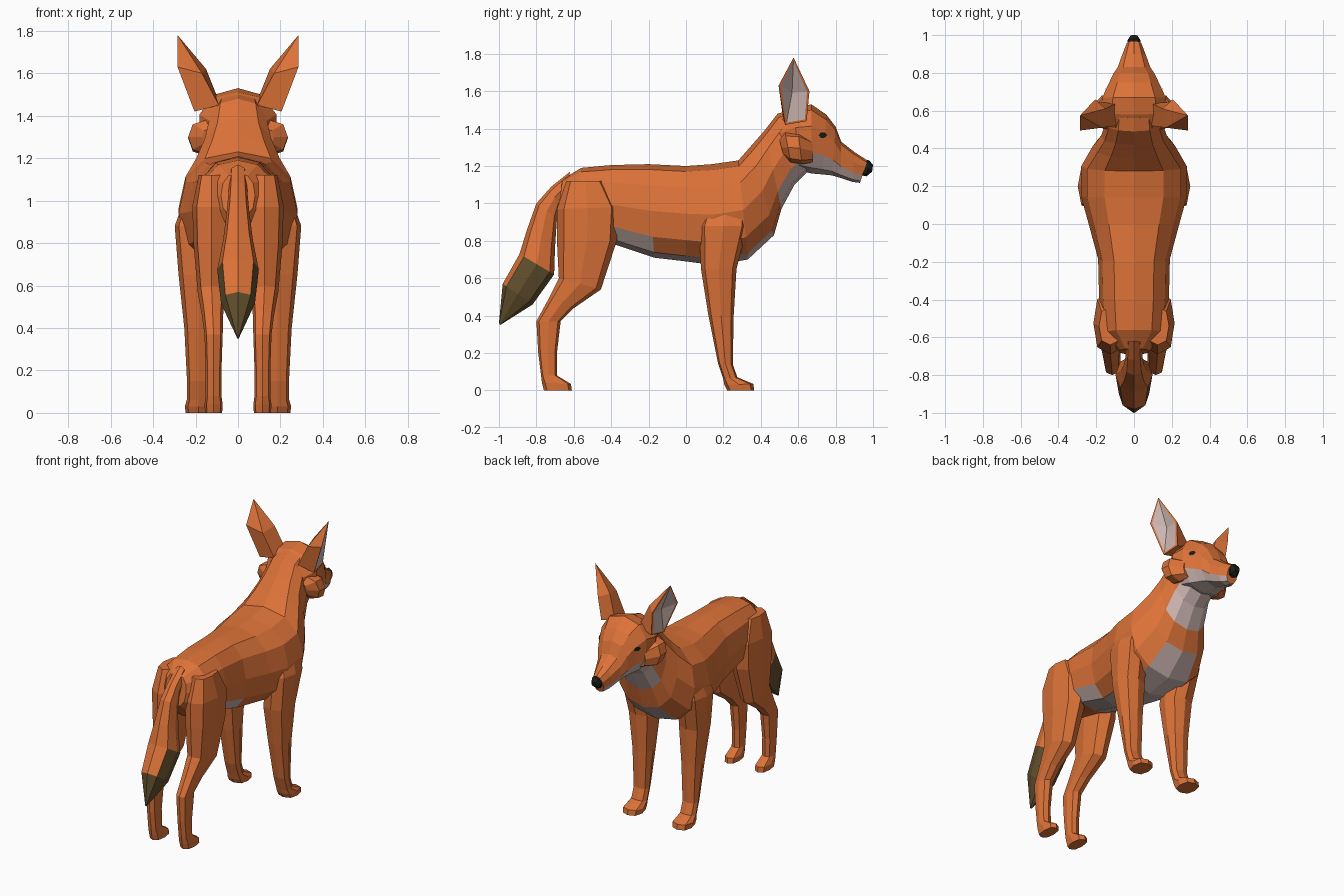
import bpy, bmesh, math
from mathutils import Vector
from mathutils.bvhtree import BVHTree


def material(name, rgb):
    m = bpy.data.materials.new(name)
    m.diffuse_color = (*rgb, 1)
    return m


ORANGE = material("orange fur", (0.72, 0.17, 0.04))
PALE = material("pale fur", (0.61, 0.47, 0.44))
BROWN = material("dark brown fur", (0.125, 0.08, 0.027))
BLACK = material("black", (0.012, 0.012, 0.009))


def finish(bm, name, mats, rule=None, mirror=False):
    bmesh.ops.recalc_face_normals(bm, faces=bm.faces)
    bm.normal_update()
    if rule:
        for f in bm.faces:
            f.material_index = int(rule(f.calc_center_median(), f.normal))
    me = bpy.data.meshes.new(name)
    bm.to_mesh(me)
    ob = bpy.data.objects.new(name, me)
    bpy.context.collection.objects.link(ob)
    for m in mats:
        me.materials.append(m)
    if mirror:
        ob.modifiers.new("Mirror", 'MIRROR')
    return ob


def loft(rings, sides, square=0.85):
    """Rings are (y, z) of one end, (y, z) of the other end, half width, x centre."""
    bm = bmesh.new()
    loops = []
    for ya, za, yb, zb, w, xc in rings:
        a, b = Vector((xc, ya, za)), Vector((xc, yb, zb))
        mid, half = (a + b) / 2, (a - b) / 2
        loop = []
        for i in range(sides):
            t = 2 * math.pi * i / sides
            c, s = round(math.cos(t), 6), round(math.sin(t), 6)
            c = math.copysign(abs(c) ** square, c)
            s = math.copysign(abs(s) ** square, s)
            loop.append(bm.verts.new(mid + half * c + Vector((w * s, 0, 0))))
        loops.append(loop)
    for p, q in zip(loops, loops[1:]):
        for i in range(sides):
            j = (i + 1) % sides
            bm.faces.new((p[i], p[j], q[j], q[i]))
    bm.faces.new(loops[0])
    bm.faces.new(loops[-1])
    return bm


# body and neck, with pale belly, chest and throat
body = loft([
    (-0.66, 1.13, -0.69, 0.92, 0.08, 0), (-0.56, 1.19, -0.60, 0.82, 0.17, 0),
    (-0.40, 1.205, -0.38, 0.78, 0.185, 0), (-0.20, 1.21, -0.17, 0.71, 0.19, 0),
    (0.00, 1.20, 0.00, 0.69, 0.24, 0), (0.14, 1.21, 0.15, 0.67, 0.28, 0),
    (0.28, 1.23, 0.33, 0.70, 0.28, 0), (0.35, 1.31, 0.47, 0.83, 0.22, 0),
    (0.42, 1.39, 0.51, 0.97, 0.175, 0), (0.49, 1.48, 0.58, 1.10, 0.15, 0),
    (0.56, 1.50, 0.66, 1.18, 0.14, 0)], 12)
finish(body, "body", [ORANGE, PALE],
       lambda c, n: n.z < -0.22 and abs(c.x) < 0.14 and c.y > -0.4
       and not 0.85 < c.z < 0.96)

# head and muzzle, with pale jaw
head = loft([
    (0.48, 1.45, 0.53, 1.22, 0.14, 0), (0.58, 1.51, 0.60, 1.18, 0.19, 0),
    (0.67, 1.53, 0.67, 1.16, 0.175, 0), (0.75, 1.475, 0.73, 1.155, 0.14, 0),
    (0.80, 1.41, 0.78, 1.15, 0.115, 0), (0.83, 1.33, 0.83, 1.135, 0.09, 0),
    (0.90, 1.275, 0.89, 1.115, 0.065, 0), (0.97, 1.23, 0.93, 1.11, 0.04, 0)], 10)
finish(head, "head", [ORANGE, PALE],
       lambda c, n: n.z < -0.35 and 0.62 < c.y < 0.93)
head_tree = BVHTree.FromBMesh(head)

# nose
finish(loft([(0.95, 1.235, 0.94, 1.15, 0.035, 0), (0.98, 1.23, 0.965, 1.145, 0.035, 0),
             (1.0, 1.205, 0.995, 1.17, 0.018, 0)], 8), "nose", [BLACK])

# eyes: thin plates lying on the head
hit, normal, _, _ = head_tree.ray_cast(Vector((1, 0.73, 1.365)), Vector((-1, 0, 0)))
along = Vector((0, 1, 0)) - normal * normal.y
along.normalize()
up = normal.cross(along)
eye = bmesh.new()
rim = [eye.verts.new(hit + normal * 0.004 + along * 0.025 * math.cos(k * math.pi / 3)
                     + up * 0.016 * math.sin(k * math.pi / 3)) for k in range(6)]
face = eye.faces.new(rim)
bmesh.ops.solidify(eye, geom=[face], thickness=0.006)
finish(eye, "eye", [BLACK], mirror=True)

# cheek tufts
finish(loft([(0.50, 1.34, 0.52, 1.26, 0.04, 0.13), (0.53, 1.38, 0.56, 1.22, 0.085, 0.15),
             (0.60, 1.38, 0.62, 1.21, 0.085, 0.15), (0.68, 1.34, 0.68, 1.22, 0.04, 0.13)], 8),
       "cheek", [ORANGE], mirror=True)

# ears: shell with a sunken pale inside
ear = bmesh.new()
A, B, T, C, D, G, H, E, F = [ear.verts.new(p) for p in (
    (.19, .645, 1.44), (.205, .66, 1.6), (.285, .575, 1.78), (.285, .495, 1.63),
    (.205, .53, 1.42), (.09, .64, 1.47), (.15, .61, 1.62), (.09, .52, 1.45), (.17, .51, 1.6))]
inner = ear.faces.new((A, B, T, C, D))
for f in ((A, G, H, B), (B, H, T), (G, E, F, H), (H, F, T), (F, C, T),
          (E, D, C, F), (A, D, E, G)):
    ear.faces.new(f)
bmesh.ops.recalc_face_normals(ear, faces=ear.faces)
bmesh.ops.inset_region(ear, faces=[inner], thickness=0.014)
pale = bmesh.ops.poke(ear, faces=[inner], offset=-0.03)["faces"]
for f in pale:
    f.material_index = 1
finish(ear, "ear", [ORANGE, PALE], mirror=True)

# tail with dark tip
finish(loft([
    (-0.62, 1.17, -0.64, 1.05, 0.04, 0), (-0.72, 1.09, -0.68, 0.98, 0.045, 0),
    (-0.80, 1.00, -0.69, 0.92, 0.052, 0), (-0.85, 0.86, -0.70, 0.77, 0.07, 0),
    (-0.89, 0.73, -0.705, 0.62, 0.098, 0), (-0.98, 0.57, -0.82, 0.46, 0.08, 0),
    (-1.0, 0.36, -0.993, 0.35, 0.005, 0)], 8), "tail", [ORANGE, BROWN],
    lambda c, n: c.z < 0.64)

# hind legs
finish(loft([
    (-0.64, 1.12, -0.44, 1.12, 0.06, 0.125), (-0.69, 0.97, -0.36, 0.98, 0.09, 0.125),
    (-0.69, 0.80, -0.37, 0.80, 0.085, 0.125), (-0.68, 0.60, -0.455, 0.54, 0.065, 0.125),
    (-0.74, 0.48, -0.60, 0.44, 0.05, 0.12), (-0.80, 0.37, -0.67, 0.37, 0.043, 0.115),
    (-0.79, 0.20, -0.69, 0.20, 0.037, 0.115), (-0.775, 0.08, -0.69, 0.08, 0.037, 0.115),
    (-0.77, 0.04, -0.615, 0.035, 0.043, 0.115), (-0.76, 0, -0.61, 0, 0.04, 0.115)], 8, 0.75),
    "hind_leg", [ORANGE], mirror=True)

# front legs
finish(loft([
    (0.12, 1.02, 0.32, 1.02, 0.05, 0.2), (0.07, 0.88, 0.33, 0.88, 0.085, 0.213),
    (0.08, 0.65, 0.27, 0.65, 0.09, 0.19), (0.12, 0.40, 0.255, 0.40, 0.068, 0.185),
    (0.17, 0.15, 0.25, 0.14, 0.055, 0.185), (0.20, 0.06, 0.275, 0.07, 0.055, 0.185),
    (0.205, 0.03, 0.36, 0.035, 0.063, 0.187), (0.22, 0, 0.365, 0, 0.06, 0.187)], 8, 0.75),
    "front_leg", [ORANGE], mirror=True)
